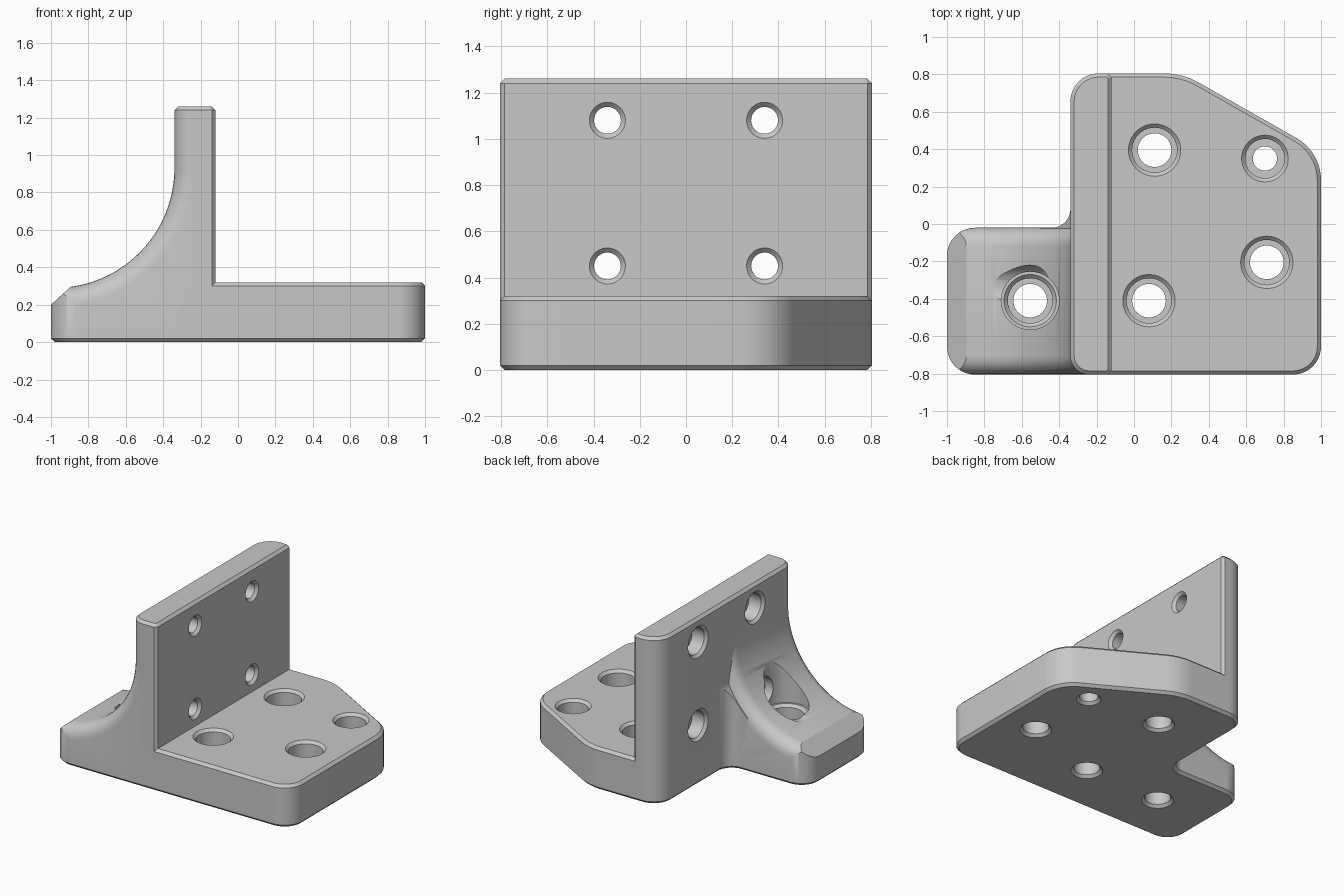
import bpy, bmesh, math
from mathutils import Vector, Matrix

if "Cube" in bpy.data.objects:
    bpy.data.objects.remove(bpy.data.objects["Cube"])

GREY = (0.58, 0.58, 0.58, 1)
grey = bpy.data.materials.new("machined_grey")
grey.use_nodes = True
grey.diffuse_color = GREY
grey.node_tree.nodes["Principled BSDF"].inputs["Base Color"].default_value = GREY

# Main dimensions
SIDE = 0.805        # half depth in y
PLATE_TOP = 0.32
WALL_BACK, WALL_FACE, WALL_TOP = -0.34, -0.12, 1.26
RIB_SIDE = -0.02
CHAMFER = 0.02
SWEEP_X, SWEEP_Z, SWEEP_R = -0.98, 0.93, 0.64
STAND = Matrix.Rotation(math.pi / 2, 4, 'X')    # profile plane xy becomes xz


def make_object(name, bm):
    bmesh.ops.recalc_face_normals(bm, faces=bm.faces)
    mesh = bpy.data.meshes.new(name)
    bm.to_mesh(mesh)
    bm.free()
    mesh.materials.append(grey)
    obj = bpy.data.objects.new(name, mesh)
    bpy.context.collection.objects.link(obj)
    return obj


def rounded(corners, steps=10):
    """Polygon outline from (x, y, radius) corners."""
    pts = [Vector((c[0], c[1], 0)) for c in corners]
    out = []
    for i, p in enumerate(pts):
        r = corners[i][2]
        if r == 0:
            out.append(p)
            continue
        u = (pts[i - 1] - p).normalized()
        v = (pts[(i + 1) % len(pts)] - p).normalized()
        half = u.angle(v) / 2
        centre = p + (u + v).normalized() * r / math.sin(half)
        a = (p + u * r / math.tan(half) - centre).normalized()
        b = (p + v * r / math.tan(half) - centre).normalized()
        out += [centre + a.slerp(b, k / steps).normalized() * r for k in range(steps + 1)]
    return out


def prism(name, outline, low, high, bevel_rule=None, width=CHAMFER, segments=1, matrix=None):
    """Extrude an outline and bevel the cap edges that match the rule."""
    bm = bmesh.new()
    rings = [[bm.verts.new((p[0], p[1], z)) for p in outline] for z in (low, high)]
    n = len(outline)
    for ring in rings:
        bm.faces.new(ring)
    for i in range(n):
        j = (i + 1) % n
        bm.faces.new((rings[0][i], rings[0][j], rings[1][j], rings[1][i]))
    bmesh.ops.recalc_face_normals(bm, faces=bm.faces)
    if bevel_rule:
        edges = [e for e in bm.edges
                 if abs(e.verts[0].co.z - e.verts[1].co.z) < 1e-5
                 and all(bevel_rule(v.co) for v in e.verts)]
        bmesh.ops.bevel(bm, geom=edges, offset=width, offset_type='OFFSET',
                        segments=segments, profile=0.5, affect='EDGES')
    if matrix:
        bm.transform(matrix)
    return make_object(name, bm)


def lathe(name, rings, matrix, sides=40):
    """Stepped round cutter from (radius, height) rings."""
    bm = bmesh.new()
    loops = [[bm.verts.new((r * math.cos(math.tau * k / sides),
                            r * math.sin(math.tau * k / sides), z)) for k in range(sides)]
             for r, z in rings]
    for a, b in zip(loops, loops[1:]):
        for k in range(sides):
            j = (k + 1) % sides
            bm.faces.new((a[k], a[j], b[j], b[k]))
    bm.faces.new(loops[0])
    bm.faces.new(loops[-1])
    bm.transform(matrix)
    return make_object(name, bm)


def combine(obj, tools, operation):
    """Apply exact booleans to an object."""
    for tool in tools:
        mod = obj.modifiers.new("cut", 'BOOLEAN')
        mod.object, mod.operation, mod.solver = tool, operation, 'EXACT'
    graph = bpy.context.evaluated_depsgraph_get()
    mesh = bpy.data.meshes.new_from_object(obj.evaluated_get(graph))
    obj.modifiers.clear()
    obj.data = mesh


def discard(objs):
    for o in objs:
        bpy.data.objects.remove(o)


def sweep_profile(radius):
    """Side profile under the concave sweep, running into the wall."""
    pts = [(-1.1, -0.1), (-0.2, -0.1), (-0.2, SWEEP_Z)]
    for k in range(25):
        a = math.pi / 2 * k / 24
        pts.append((SWEEP_X + radius * math.cos(a), SWEEP_Z - radius * math.sin(a)))
    return pts + [(-1.1, SWEEP_Z - radius)]


# Base plate with the clipped rear corner
plate = prism("base_plate", rounded([
    (-0.3, -SIDE, 0), (1, -SIDE, 0.15), (1, 0.385, 0.26), (0.26, SIDE, 0.38), (-0.18, SIDE, 0),
    (-0.18, 0.6, 0), (-0.3, 0.6, 0),
]), 0, PLATE_TOP, lambda c: True)

# Upright wall, rounded at the back and chamfered at the face
wall = prism("upright_wall", rounded([
    (WALL_BACK, -SIDE, 0.1), (WALL_FACE - CHAMFER, -SIDE, 0), (WALL_FACE, CHAMFER - SIDE, 0),
    (WALL_FACE, SIDE - CHAMFER, 0), (WALL_FACE - CHAMFER, SIDE, 0), (WALL_BACK, SIDE, 0.15),
]), 0, WALL_TOP, lambda c: True)

# Swept support rib with rounded upper edges
rib = prism("support_rib", sweep_profile(SWEEP_R), -RIB_SIDE, SIDE,
            lambda c: c.y > 0.2 and c.x < -0.3, 0.1, 6, STAND)
footprint = prism("rib_footprint", rounded([
    (-1, -SIDE, 0.15), (-0.2, -SIDE, 0), (-0.2, RIB_SIDE, 0), (-1, RIB_SIDE, 0.15),
]), 0, 1.4, lambda c: c.z < 0.1)
combine(rib, [footprint], 'INTERSECT')
slope = prism("nose_slope", [(-1.12, 0.09), (-0.8, 0.383), (-1.12, 0.6)], -0.2, 1, None, matrix=STAND)
combine(rib, [slope], 'DIFFERENCE')

# Concave corner blend between rib and wall
blend = prism("corner_blend", rounded([
    (-0.5, -0.12, 0), (-0.25, -0.12, 0), (-0.25, 0.15, 0), (WALL_BACK, 0.15, 0),
    (WALL_BACK, RIB_SIDE, 0.1), (-0.5, RIB_SIDE, 0),
]), 0, 1.2, lambda c: c.z < 0.1)
blend_limit = prism("blend_limit", sweep_profile(SWEEP_R + 0.07), -0.3, SIDE, None, matrix=STAND)
combine(blend, [blend_limit], 'INTERSECT')
discard([footprint, slope, blend_limit])


# Counterbored holes
def bore(r, through, top, floor, bottom):
    return [(r + 2 * CHAMFER, top + CHAMFER), (r, top - CHAMFER), (r, floor), (through, floor),
            (through, bottom + CHAMFER), (through + 2 * CHAMFER, bottom - CHAMFER)]


cutters = []
for x, y, r, through in ((0.11, 0.395, 0.12, 0.09), (0.70, 0.35, 0.105, 0.065),
                         (0.71, -0.205, 0.12, 0.09), (0.08, -0.41, 0.12, 0.09),
                         (-0.555, -0.41, 0.12, 0.09)):
    rings = bore(r, through, PLATE_TOP, 0.12, 0)
    if x < WALL_BACK:   # tool clearance through the rib
        rings = [(0.155, 1), (0.155, PLATE_TOP), (0.14, PLATE_TOP)] + rings[1:]
    cutters.append(lathe("plate_hole_cutter", rings, Matrix.Translation((x, y, 0))))

for y in (-0.34, 0.34):
    for z in (0.45, 1.08):
        rings = bore(0.1, 0.058, -WALL_BACK, 0.22, -WALL_FACE)
        if y < 0 and z < 1:   # tool clearance through the rib
            rings = [(0.12, 0.95), (0.12, -WALL_BACK)] + rings[1:]
        turn = Matrix.Translation((0, y, z)) @ Matrix.Rotation(-math.pi / 2, 4, 'Y')
        cutters.append(lathe("wall_hole_cutter", rings, turn))

parts = [plate, wall, rib, blend]
for part in parts:
    combine(part, cutters, 'DIFFERENCE')
discard(cutters)

# Smooth the rounds, keep the machined edges crisp
bpy.ops.object.select_all(action='DESELECT')
for part in parts:
    part.select_set(True)
bpy.context.view_layer.objects.active = plate
bpy.ops.object.shade_smooth_by_angle(angle=math.radians(30))
